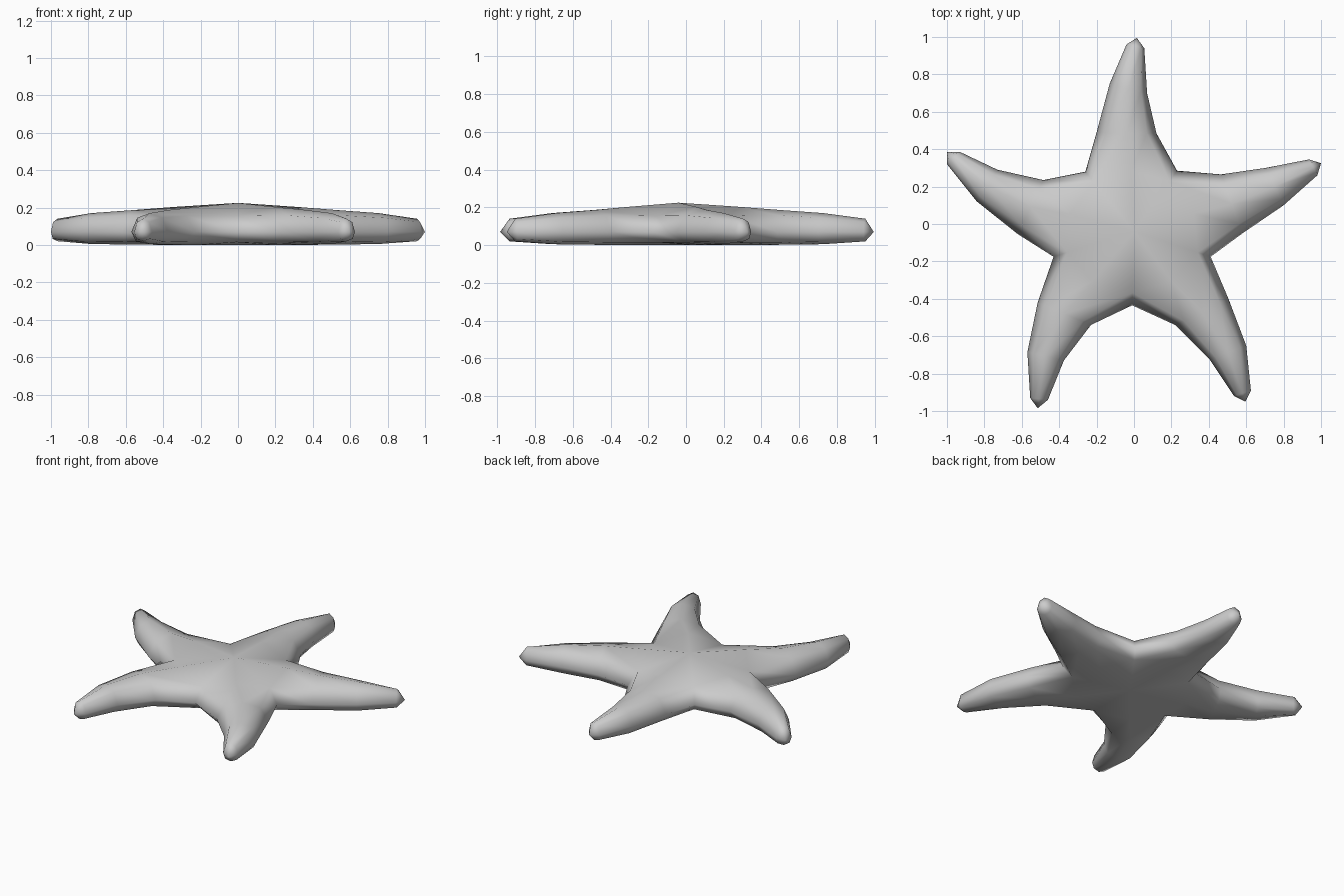
import bpy, bmesh
from mathutils import Vector

if "Cube" in bpy.data.objects:
    bpy.data.objects.remove(bpy.data.objects["Cube"])

# Clockwise outline seen from above: per arm a valley, three left points, tip, three right points
OUTLINE = [
    (-.26, .28), (-.20, .49), (-.13, .75), (-.04, .96), (.015, .995), (.055, .94), (.07, .70), (.12, .485),
    (.23, .285), (.465, .265), (.705, .30), (.935, .345), (1, .325), (.98, .26), (.80, .10), (.58, -.05),
    (.41, -.175), (.505, -.40), (.60, -.65), (.625, -.89), (.595, -.95), (.535, -.92), (.405, -.725), (.22, -.54),
    (-.01, -.435), (-.23, -.54), (-.375, -.73), (-.46, -.94), (-.515, -.985), (-.555, -.93), (-.57, -.685), (-.515, -.42),
    (-.43, -.175), (-.62, -.055), (-.84, .12), (-1, .32), (-1, .385), (-.93, .385), (-.73, .29), (-.485, .235),
]
PTS = [Vector(p) for p in OUTLINE]
HUB = Vector((0, -.04))
SIDE_Z = .07
RIDGE_Z = [.203, .187, .17, .14]     # ridge height from the hub out to the tip
BELLY_Z = [0, .002, .005, .02]

bm = bmesh.new()


def vert(p, z):
    return bm.verts.new((p.x, p.y, z))


def column(p, centre, inset, shoulder_z, bottom_z):
    """Shoulder, side and underside edge at one outline point."""
    return [vert(p.lerp(centre, inset), shoulder_z), vert(p, SIDE_Z),
            vert(p.lerp(centre, inset * .8), bottom_z)]


# Shared columns in the valleys between arms
valleys = [column(PTS[8 * i], HUB, .17, .155, .015) for i in range(5)]
hub_top, hub_bottom = vert(HUB, .225), vert(HUB, 0)

# Arms: rings of eight points closed by a tip
for i in range(5):
    arm = [PTS[(8 * i + k) % 40] for k in range(9)]
    rings = []
    for s in range(4):
        a, b = arm[s], arm[8 - s]
        mid = (a + b) / 2
        top, low = RIDGE_Z[s], BELLY_Z[s]
        if s == 0:
            left, right = valleys[i], valleys[(i + 1) % 5]
        else:
            shoulder = SIDE_Z + (top - SIDE_Z) * .75
            left = column(a, mid, .32, shoulder, low + .013)
            right = column(b, mid, .32, shoulder, low + .013)
        rings.append([vert(mid, top)] + right + [vert(mid, low)] + left[::-1])
    for r, q in zip(rings, rings[1:]):
        for k in range(8):
            n = (k + 1) % 8
            bm.faces.new((r[k], r[n], q[n], q[k]))
    tip = vert(arm[4], SIDE_Z)
    for k in range(8):
        bm.faces.new((rings[-1][k], rings[-1][(k + 1) % 8], tip))
    # Central disc, top and underside
    r = rings[0]
    for a, b, c in ((hub_top, r[0], r[1]), (hub_top, r[7], r[0]),
                    (hub_bottom, r[3], r[4]), (hub_bottom, r[4], r[5])):
        bm.faces.new((a, b, c))

bmesh.ops.recalc_face_normals(bm, faces=bm.faces)
for f in bm.faces:
    f.smooth = True
mesh = bpy.data.meshes.new("starfish")
bm.to_mesh(mesh)
bm.free()
bpy.context.collection.objects.link(bpy.data.objects.new("starfish", mesh))
